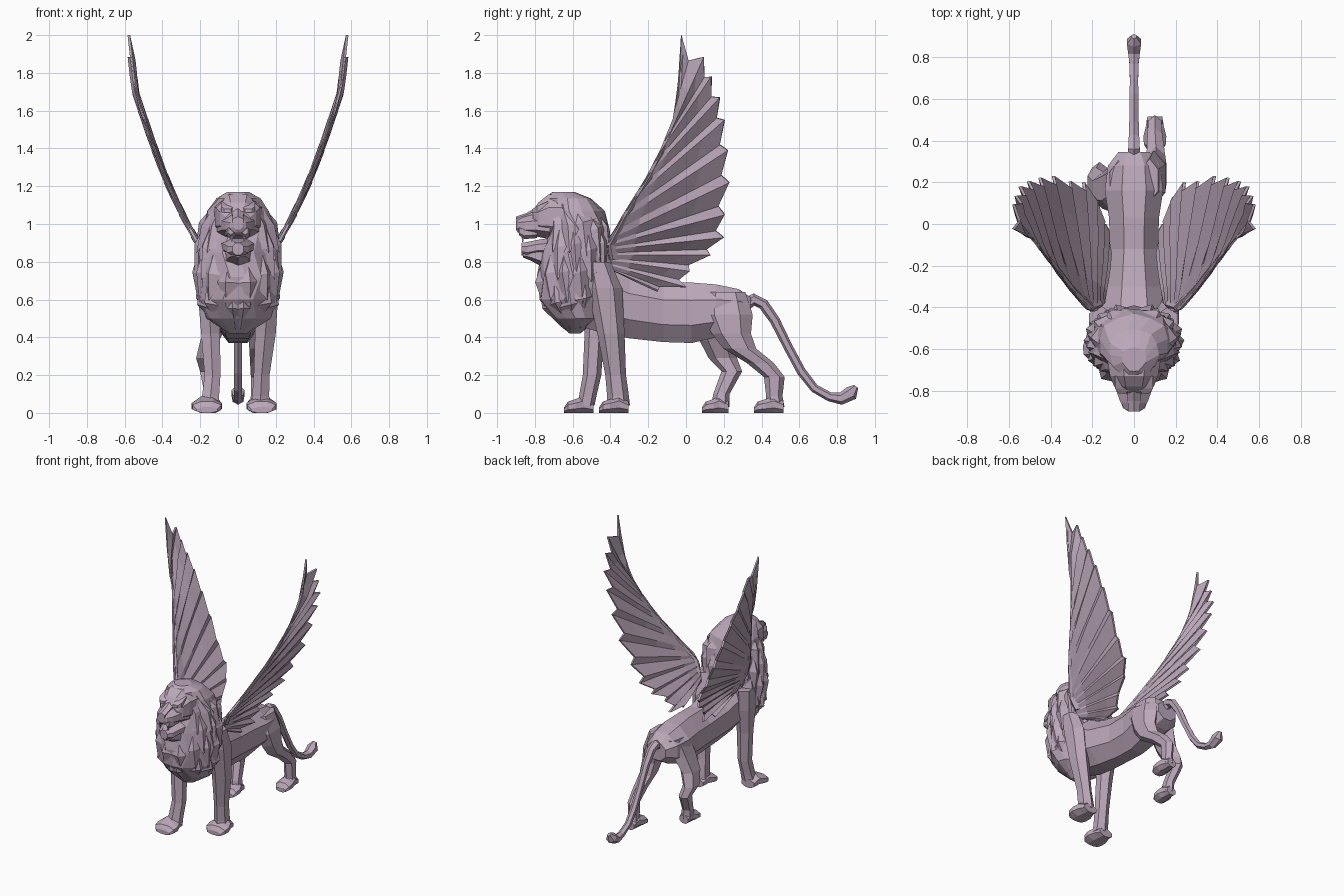
import bpy, bmesh, math, random
from mathutils import Vector

if "Cube" in bpy.data.objects:
    bpy.data.objects.remove(bpy.data.objects["Cube"])
random.seed(4)

mauve = bpy.data.materials.new("mauve")
mauve.diffuse_color = (.50, .39, .49, 1)
mauve.use_nodes = True
mauve.node_tree.nodes["Principled BSDF"].inputs["Base Color"].default_value = mauve.diffuse_color


def make(name, verts, faces):
    me = bpy.data.meshes.new(name)
    me.from_pydata([tuple(v) for v in verts], [], faces)
    bm = bmesh.new()
    bm.from_mesh(me)
    bmesh.ops.recalc_face_normals(bm, faces=bm.faces)
    bm.to_mesh(me)
    bm.free()
    me.materials.append(mauve)
    ob = bpy.data.objects.new(name, me)
    bpy.context.collection.objects.link(ob)
    return ob


def skin(name, rings):
    """Join equal-length rings of points into a capped tube."""
    n = len(rings[0])
    faces = [(i * n + j, i * n + (j + 1) % n, (i + 1) * n + (j + 1) % n, (i + 1) * n + j)
             for i in range(len(rings) - 1) for j in range(n)]
    faces += [tuple(range(n)), tuple(range((len(rings) - 1) * n, len(rings) * n))]
    return make(name, [p for r in rings for p in r], faces)


def circle(n):
    k = 1 / math.cos(math.pi / n)
    return [(k * math.cos(a), k * math.sin(a)) for a in [(j + .5) * math.tau / n for j in range(n)]]


def loft_z(name, secs, n=8):
    """Sections (z, y0, y1, x, half width): horizontal slices of a limb."""
    return skin(name, [[(x + w * c, (y0 + y1) / 2 + (y1 - y0) / 2 * s, z) for c, s in circle(n)]
                       for z, y0, y1, x, w in secs])


def loft_y(name, secs, n=8, x=0):
    """Sections (y, z0, z1, half width): upright slices."""
    return skin(name, [[(x + w * c, y, (z0 + z1) / 2 + (z1 - z0) / 2 * s) for c, s in circle(n)]
                       for y, z0, z1, w in secs])


def lerp(table, t):
    """Piecewise linear lookup in rows whose first value is the key."""
    for a, b in zip(table, table[1:]):
        if t <= b[0]:
            f = max(0, (t - a[0]) / (b[0] - a[0]))
            return [p + (q - p) * f for p, q in zip(a, b)]
    return list(table[-1])


# Body
loft_y("body", [(-.56, .46, .84, .13), (-.44, .42, .80, .16), (-.3, .395, .73, .14),
                (-.12, .375, .69, .115), (.03, .37, .69, .12), (.16, .40, .68, .14),
                (.28, .44, .655, .125), (.345, .48, .61, .075)], 8)

# Front legs: the right one trails, the left one leads
loft_z("front_leg_right", [(.80, -.52, -.41, .16, .05), (.66, -.51, -.35, .16, .055),
                           (.42, -.46, -.335, .145, .055), (.2, -.42, -.325, .125, .042),
                           (.09, -.41, -.31, .12, .045), (.04, -.41, -.305, .12, .05)], 6)
loft_z("front_leg_left", [(.75, -.54, -.40, -.16, .055), (.6, -.55, -.41, -.155, .055),
                          (.42, -.53, -.44, -.145, .05), (.2, -.54, -.455, -.135, .042),
                          (.09, -.56, -.48, -.145, .045), (.04, -.57, -.49, -.15, .05)], 6)

# Hind legs
loft_z("hind_leg_right", [(.64, .12, .30, .075, .04), (.52, .10, .335, .095, .055),
                          (.42, .15, .33, .105, .05), (.34, .21, .36, .105, .045),
                          (.265, .33, .455, .10, .036), (.19, .42, .515, .10, .032),
                          (.09, .43, .505, .10, .032), (.03, .43, .515, .10, .04)], 6)
loft_z("hind_leg_left", [(.62, .10, .29, -.075, .04), (.5, .07, .27, -.10, .055),
                         (.38, .085, .24, -.15, .05), (.29, .13, .26, -.18, .042),
                         (.22, .195, .29, -.165, .036), (.1, .15, .225, -.145, .032),
                         (.03, .14, .225, -.14, .04)], 6)


# Paws
def paw(name, x, y0, y1, w):
    loft_y(name, [(y1, 0, .06, w * .65), (y1 - .05, 0, .09, w * .8), (y0 + .06, 0, .073, w),
                  (y0 + .02, 0, .06, w * .95), (y0, 0, .03, w * .7)], 8, x)


paw("front_paw_right", .125, -.46, -.305, .08)
paw("front_paw_left", -.165, -.645, -.49, .08)
paw("hind_paw_right", .10, .36, .515, .055)
paw("hind_paw_left", -.14, .085, .225, .055)

# Tail with a tuft: (y, z, radius)
path = [(.31, .57, .03), (.36, .6, .028), (.41, .575, .025), (.47, .49, .023), (.54, .35, .021),
        (.61, .22, .021), (.68, .13, .02), (.76, .085, .021), (.82, .075, .028),
        (.875, .105, .034), (.9, .14, .012)]
rings = []
for i, (y, z, r) in enumerate(path):
    a, b = path[max(i - 1, 0)], path[min(i + 1, len(path) - 1)]
    d = Vector((0, b[0] - a[0], b[1] - a[1])).normalized()
    up = Vector((0, -d.z, d.y))
    rings.append([Vector((0, y, z)) + r * (c * Vector((1, 0, 0)) + s * up) for c, s in circle(6)])
skin("tail", rings)

# Mane envelope: (z, front y, back y, half width), egg-shaped and narrower in front
MANE = [(.42, -.62, -.56, .05), (.5, -.71, -.46, .175), (.6, -.785, -.42, .21),
        (.72, -.795, -.40, .22), (.85, -.775, -.39, .22), (.97, -.74, -.40, .2),
        (1.07, -.74, -.43, .17), (1.135, -.755, -.50, .12), (1.17, -.71, -.59, .06)]


def mane_point(z, a, s=1.0):
    _, y0, y1, w = lerp(MANE, z)
    return Vector((s * w * math.sin(a) * (1 - .14 * math.cos(a)),
                   (y0 + y1) / 2 - s * (y1 - y0) / 2 * math.cos(a), z))


N = 14
skin("mane", [[mane_point(m[0], (j + .5 * (i % 2)) * math.tau / N, 1.0 if j % 2 else .95)
               for j in range(N)] for i, m in enumerate(MANE)])


# Mane locks: long flattened points draped down and back
def lock(z, a, length, width):
    tilt = .22 * math.sin(a)
    root = mane_point(z, a, .93)
    tip = mane_point(max(z - length, .44), a + tilt, 1.04)
    mid = mane_point(z - length * .45, a + tilt * .4, 1.09)
    inner = mane_point(z - length * .45, a + tilt * .4, .85)
    side = Vector((math.cos(a), math.sin(a), .25 * math.sin(a))) * width
    for m in (1, -1):
        pts = [Vector((m * p.x, p.y, p.z)) for p in (root, inner + side * -1.2, mid, inner + side * 1.2, tip)]
        make("mane_lock", pts, [(0, 1, 2), (0, 2, 3), (0, 3, 1), (4, 2, 1), (4, 3, 2), (4, 1, 3)])


for row, z in enumerate((1.13, 1.0, .86, .74)):
    for k in range(5):
        lock(z + random.uniform(-.03, .03), .75 + (k + .5 * (row % 2)) * .45,
             random.uniform(.26, .34), random.uniform(.05, .065))
for z, a in ((.8, .3), (.66, .15)):
    lock(z, a, .24, .06)

# Head: skull, muzzle, lower jaw, brows, nose, cheeks and fangs
loft_y("skull", [(-.64, .9, 1.165, .13), (-.73, .92, 1.155, .115), (-.78, .94, 1.115, .095),
                 (-.81, .95, 1.07, .065)], 8)
loft_y("muzzle", [(-.72, .92, 1.05, .11), (-.8, .935, 1.05, .085), (-.855, .94, 1.04, .065),
                  (-.89, .955, 1.03, .042), (-.9, .97, 1.02, .025)], 8)
loft_y("nose", [(-.78, 1.03, 1.09, .032), (-.85, 1.02, 1.053, .03), (-.9, .995, 1.036, .028)], 6)
loft_y("lower_jaw", [(-.70, .83, .93, .095), (-.79, .835, .915, .07), (-.84, .825, .905, .055),
                     (-.872, .835, .9, .03)])
loft_y("chin_beard", [(-.74, .77, .88, .07), (-.82, .81, .87, .05), (-.862, .825, .86, .025)], 6)
for s in (1, -1):
    side = "_right" if s > 0 else "_left"
    loft_y("brow" + side, [(-.73, 1.06, 1.12, .035), (-.79, 1.06, 1.095, .036), (-.812, 1.06, 1.08, .018)], 4, s * .055)
    loft_y("lip" + side, [(-.79, .93, .99, .03), (-.855, .925, .985, .025), (-.885, .945, .985, .014)], 6, s * .038)
    loft_z("fang" + side, [(.95, -.872, -.855, s * .032, .008), (.905, -.868, -.862, s * .032, .001)], 4)

# Wings: side outline (y, z), sideways bow x(z), one folded strip per feather
BOW = [(.6, .115), (.66, .125), (.75, .145), (.85, .185), (.93, .23), (1.05, .295), (1.22, .375),
       (1.39, .44), (1.55, .495), (1.7, .545), (2.0, .578)]
LEAD = [(0, -.38, .75), (.15, -.42, .86), (.25, -.41, .92), (.45, -.2, 1.26), (.65, -.075, 1.51),
        (.8, -.04, 1.74), (1, -.025, 2.0)]
TIPS = [(-.15, .645), (.0, .665), (.02, .75), (.13, .835), (.2, .93), (.205, 1.05), (.23, 1.22),
        (.222, 1.39), (.205, 1.55), (.18, 1.67), (.135, 1.78), (.095, 1.885), (-.025, 2.0)]
ROOT = [0, .04, .08, .12, .16, .2, .25, .31, .38, .46, .55, .65, .8]
rays = []
for i, tip in enumerate(TIPS):
    last = i == len(TIPS) - 1
    rays.append((ROOT[i], Vector(tip), 0 if last else .012))
    if not last:
        r = ROOT[i] * .6 + ROOT[i + 1] * .4
        root = Vector(lerp(LEAD, r)[1:])
        notch = Vector(tip).lerp(Vector(TIPS[i + 1]), .35 if i < 11 else .5)
        rays.append((r, notch + (root - notch).normalized() * (.045 if i < 11 else .08), -.014))
ROWS = 5
for s in (1, -1):
    verts, faces = [], []
    for r, end, fold in rays:
        root = Vector(lerp(LEAD, r)[1:])
        for k in range(ROWS):
            t = k / (ROWS - 1)
            p = root.lerp(end, t)
            verts.append((s * (lerp(BOW, p.y)[1] + fold * min(1, 1.6 * t)), p.x, p.y))
    for i in range(len(rays) - 1):
        for k in range(ROWS - 1):
            a = i * ROWS + k
            faces.append((a, a + 1, a + ROWS + 1, a + ROWS))
    wing = make("wing_right" if s > 0 else "wing_left", verts, faces)
    solid = wing.modifiers.new("thickness", 'SOLIDIFY')
    solid.thickness, solid.offset = .014, 0
    # Thick leading arm of the wing
    arm = []
    for j in range(8):
        t, y, z = lerp(LEAD, .08 + j * .12)
        w = .035 * (1 - j / 7.5)
        x = s * lerp(BOW, z)[1]
        arm.append([(x - w * .6, y + .015, z), (x, y - w * .2, z), (x + w * .6, y + .015, z), (x, y + w * 1.6, z)])
    skin("wing_arm_right" if s > 0 else "wing_arm_left", arm)
